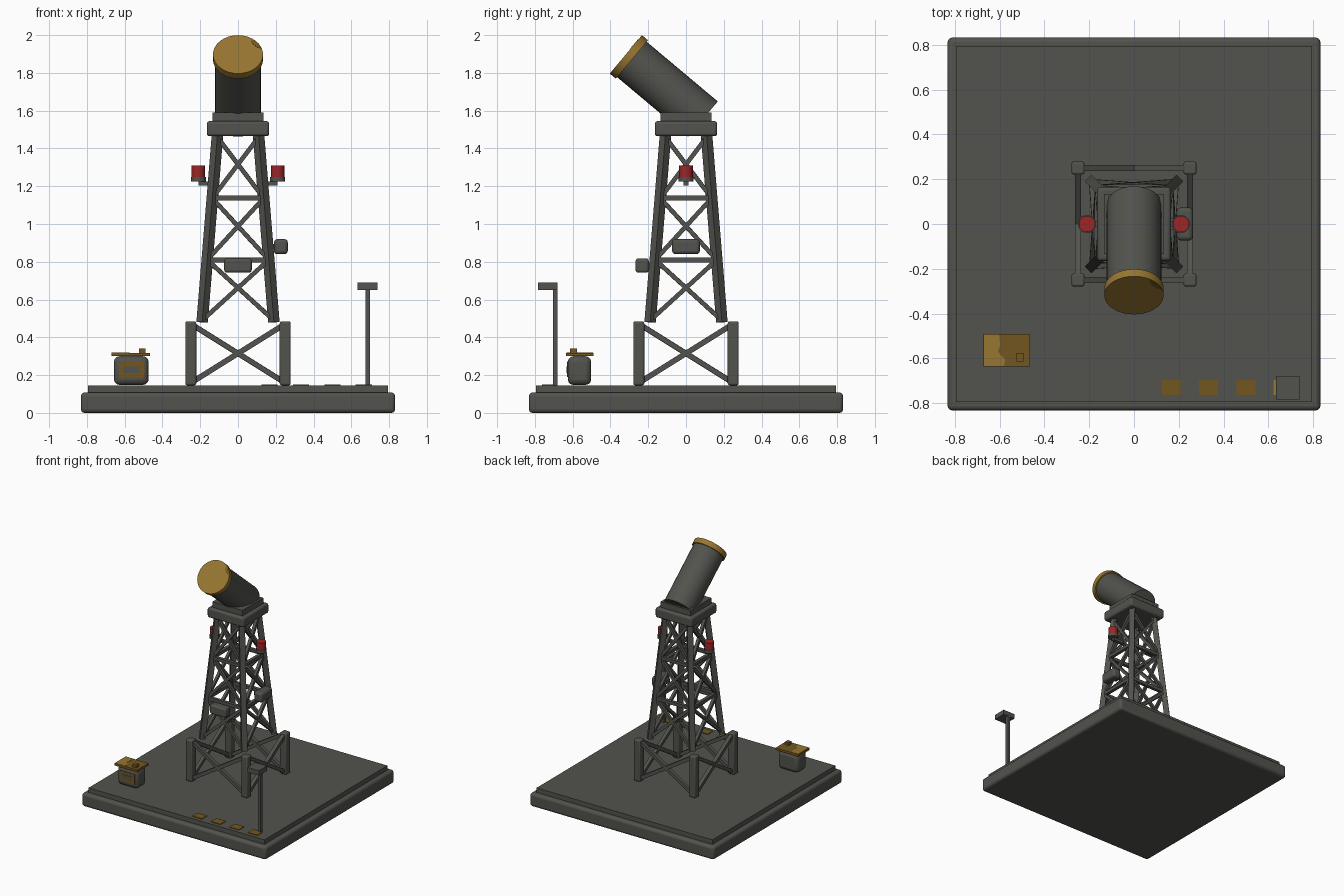
import bpy, bmesh, math
from mathutils import Matrix, Vector

cube = bpy.data.objects.get("Cube")
if cube:
    bpy.data.objects.remove(cube, do_unlink=True)


def material(name, rgb):
    m = bpy.data.materials.new(name)
    m.use_nodes = True
    m.diffuse_color = (*rgb, 1)
    m.node_tree.nodes["Principled BSDF"].inputs["Base Color"].default_value = (*rgb, 1)
    return m


GREY = material("dark_grey", (0.084, 0.086, 0.074))
GOLD = material("gold", (0.31, 0.18, 0.03))
BROWN = material("dark_gold", (0.17, 0.095, 0.014))
RED = material("lamp_red", (0.34, 0.018, 0.02))


def finish(name, bm, mat, matrix=Matrix(), bevel=0, segments=3, smooth=False):
    mesh = bpy.data.meshes.new(name)
    bmesh.ops.recalc_face_normals(bm, faces=bm.faces)
    bm.to_mesh(mesh)
    bm.free()
    mesh.materials.append(mat)
    ob = bpy.data.objects.new(name, mesh)
    bpy.context.collection.objects.link(ob)
    ob.matrix_world = matrix
    if bevel:
        mod = ob.modifiers.new("Bevel", "BEVEL")
        mod.width, mod.segments = bevel, segments
    if smooth or bevel:
        bpy.ops.object.select_all(action="DESELECT")
        ob.select_set(True)
        bpy.context.view_layer.objects.active = ob
        bpy.ops.object.shade_smooth_by_angle(angle=math.radians(35))
    return ob


def box(name, centre, size, mat=GREY, bevel=0, matrix=None):
    bm = bmesh.new()
    bmesh.ops.create_cube(bm, size=1)
    bmesh.ops.scale(bm, vec=size, verts=bm.verts)
    return finish(name, bm, mat, matrix or Matrix.Translation(centre), bevel)


def beam(name, a, b, width, facing, bevel=0):
    """Square bar from a to b with one side turned to the facing direction."""
    a, b = Vector(a), Vector(b)
    z = (b - a).normalized()
    y = z.cross(Vector(facing)).normalized()
    x = y.cross(z)
    m = Matrix((x, y, z)).transposed().to_4x4()
    m.translation = (a + b) / 2
    return box(name, None, (width, width, (b - a).length), GREY, bevel, m)


def cylinder(name, a, b, radius, mat):
    a, b = Vector(a), Vector(b)
    bm = bmesh.new()
    bmesh.ops.create_cone(bm, cap_ends=True, segments=32, radius1=radius,
                          radius2=radius, depth=(b - a).length)
    m = (b - a).to_track_quat("Z", "Y").to_matrix().to_4x4()
    m.translation = (a + b) / 2
    return finish(name, bm, mat, m, smooth=True)


def plate(name, points, mat, matrix, thickness=0.002):
    """Thin painted shape, extruded along its local z."""
    bm = bmesh.new()
    face = bm.faces.new([bm.verts.new((u, v, 0)) for u, v in points])
    top = bmesh.ops.extrude_face_region(bm, geom=[face])["geom"]
    bmesh.ops.translate(bm, vec=(0, 0, thickness),
                        verts=[g for g in top if isinstance(g, bmesh.types.BMVert)])
    return finish(name, bm, mat, matrix)


# Ground slab in two steps
box("base_slab", (0, 0, 0.054), (1.664, 1.664, 0.108), bevel=0.02)
box("base_top", (0, 0, 0.125), (1.588, 1.588, 0.04))

# Tower: four turned sides of footing, legs and bracing
LEVELS = [0.49, 0.81, 1.137, 1.46]


def half(z):
    return 0.19 - (z - 0.48) * 0.082


for k in range(4):
    turn = Matrix.Rotation(k * math.pi / 2, 3, "Z")
    out = turn @ Vector((0, -1, 0))

    def p(x, y, z):
        return turn @ Vector((x, y, z))

    box(f"footing_post_{k}", p(0.25, -0.25, 0.315), (0.058, 0.058, 0.338), bevel=0.01)
    beam(f"tower_leg_{k}", p(half(0.48), -half(0.48), 0.48),
         p(half(1.47), -half(1.47), 1.47), 0.043, p(1, -1, 0))
    for s, width in ((1, 0.029), (-1, 0.027)):
        beam(f"footing_brace_{k}", p(-s * 0.24, -0.25, 0.165),
             p(s * 0.24, -0.25, 0.465), width, out)
    for low, high in zip(LEVELS, LEVELS[1:]):
        a, b = half(low), half(high)
        for s, width in ((1, 0.024), (-1, 0.022)):
            beam(f"tower_brace_{k}", p(-s * a, -a, low), p(s * b, -b, high), width, out)
    for z in LEVELS[1:3]:
        h = half(z)
        beam(f"tower_rail_{k}", p(-h, -h, z), p(h, -h, z), 0.026, out)

# Platform
box("platform", (0, 0, 1.505), (0.33, 0.33, 0.08), bevel=0.015)
box("platform_step", (0, 0, 1.567), (0.27, 0.27, 0.046))

# Tilted tube with its lens cap
tilt = math.radians(40)
axis = Vector((0, -math.cos(tilt), math.sin(tilt)))
lens = Vector((0, -0.3185, 1.898))
cylinder("tube", lens - axis * 0.533, lens - axis * 0.03, 0.122, GREY)
cylinder("lens_cap", lens - axis * 0.042, lens, 0.1325, GOLD)
face = Matrix.Translation(lens) @ Matrix.Rotation(math.pi / 2 - tilt, 4, "X")
plate("cap_stain", [(0.07, 0.1), (0.075, 0.075), (0.1, 0.05), (0.125, 0.04),
                    (0.112, 0.068), (0.09, 0.095)], BROWN, face)

# Warning lamps on brackets
for side, s in (("left", 1), ("right", -1)):
    box(f"lamp_arm_{side}", (s * 0.16, 0, 1.215), (0.1, 0.026, 0.022))
    cylinder(f"lamp_base_{side}", (s * 0.21, 0, 1.225), (s * 0.21, 0, 1.248), 0.04, GREY)
    cylinder(f"lamp_{side}", (s * 0.21, 0, 1.246), (s * 0.21, 0, 1.309), 0.036, RED)

# Junction boxes on the tower
box("front_box", (0, -0.232, 0.78), (0.146, 0.07, 0.076), bevel=0.014)
box("side_box", (0.227, 0, 0.88), (0.073, 0.147, 0.08), bevel=0.018)
box("side_box_mount", (0.18, 0, 0.88), (0.04, 0.05, 0.03))

# Generator with lid and front panel
box("generator", (-0.565, -0.564, 0.224), (0.184, 0.124, 0.152), bevel=0.03)
box("generator_lid", (-0.568, -0.563, 0.309), (0.206, 0.145, 0.018), BROWN)
box("lid_knob", (-0.507, -0.595, 0.329), (0.034, 0.036, 0.024), BROWN)
plate("lid_stain", [(-0.669, -0.633), (-0.58, -0.633), (-0.575, -0.605),
                    (-0.608, -0.57), (-0.598, -0.54), (-0.602, -0.493),
                    (-0.669, -0.493)], GOLD, Matrix.Translation((0, 0, 0.318)))
box("panel_frame", (-0.5625, -0.627, 0.23), (0.135, 0.006, 0.082), BROWN)
box("panel_centre", (-0.5625, -0.63, 0.228), (0.085, 0.006, 0.036), GREY)

# Lamp post at the corner
box("lamp_post", (0.687, -0.692, 0.4), (0.024, 0.026, 0.52))
box("lamp_post_head", (0.686, -0.732, 0.671), (0.106, 0.105, 0.04))

# Painted ground markers
for i in range(4):
    box(f"ground_marker_{i}", (0.166 + i * 0.167, -0.73, 0.147), (0.085, 0.067, 0.006), BROWN)
box("marker_stain", (0.629, -0.73, 0.148), (0.012, 0.067, 0.006), GOLD)
